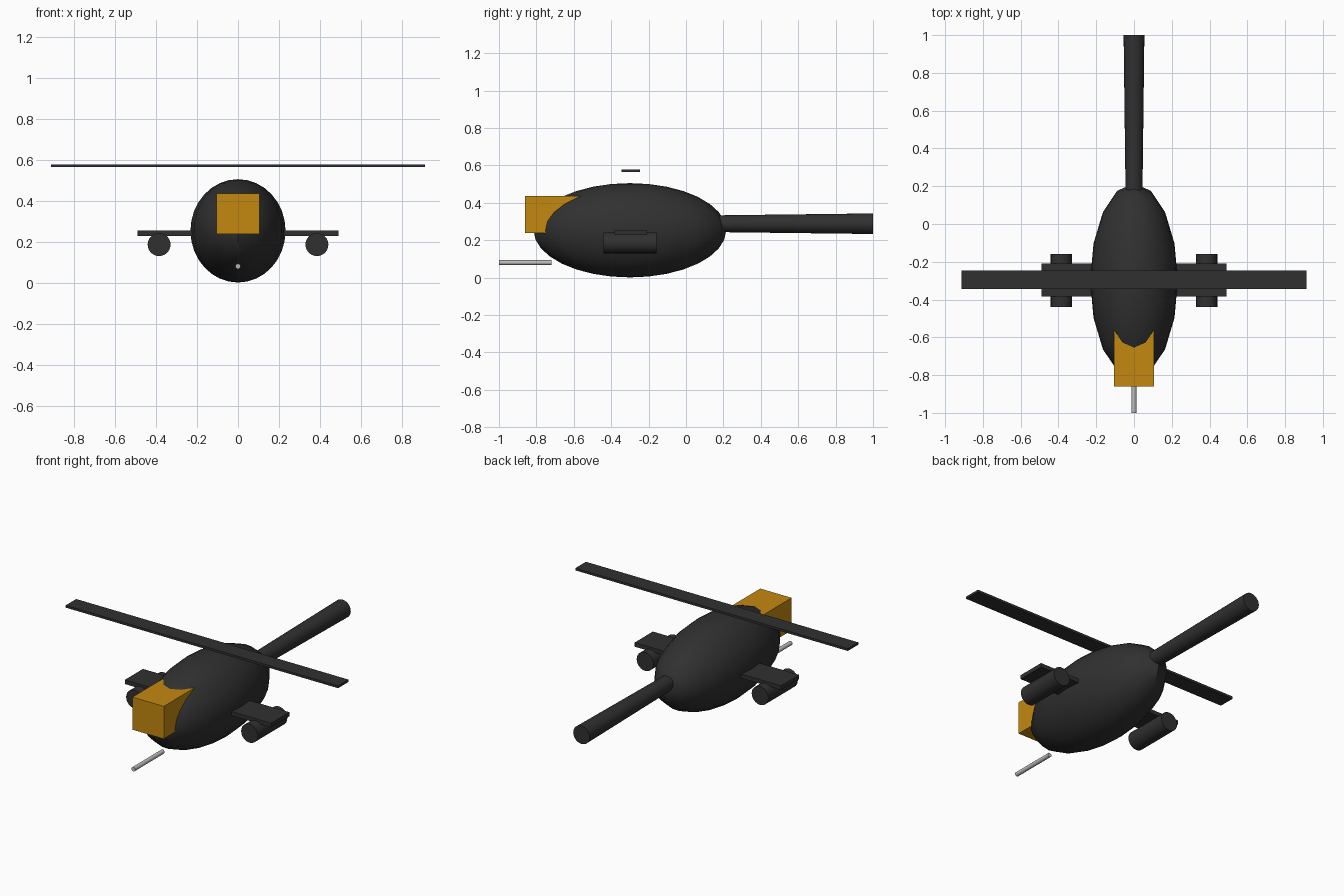
import bpy
import math

cube = bpy.data.objects.get("Cube")
if cube:
    bpy.data.objects.remove(cube, do_unlink=True)


def material(name, color):
    m = bpy.data.materials.new(name)
    m.use_nodes = True
    m.diffuse_color = color
    m.node_tree.nodes["Principled BSDF"].inputs["Base Color"].default_value = color
    return m


charcoal = material("charcoal", (0.03, 0.03, 0.03, 1))
amber = material("amber_glass", (0.55, 0.25, 0.005, 1))
steel = material("light_steel", (0.5, 0.5, 0.5, 1))


def finish(name, mat, smooth=False):
    ob = bpy.context.object
    ob.name = ob.data.name = name
    ob.data.materials.append(mat)
    bpy.ops.object.transform_apply(location=False, rotation=True, scale=True)
    if smooth:
        bpy.ops.object.shade_smooth_by_angle(angle=math.radians(40))
    return ob


def box(name, mat, x, y, z):
    """Box spanning the (low, high) pairs on each axis."""
    spans = (x, y, z)
    bpy.ops.mesh.primitive_cube_add(size=1, location=[(a + b) / 2 for a, b in spans])
    bpy.context.object.scale = [b - a for a, b in spans]
    return finish(name, mat)


def tube(name, mat, x, z, y, r_front, r_back, sides=24):
    """Round bar along y, from the front radius to the back radius."""
    bpy.ops.mesh.primitive_cone_add(
        vertices=sides, radius1=r_front, radius2=r_back, depth=y[1] - y[0],
        location=(x, (y[0] + y[1]) / 2, z), rotation=(-math.pi / 2, 0, 0))
    return finish(name, mat, True)


# Egg-shaped fuselage
bpy.ops.mesh.primitive_uv_sphere_add(segments=16, ring_count=16, radius=1,
                                     location=(0, -0.3, 0.253))
bpy.context.object.scale = (0.232, 0.515, 0.252)
finish("fuselage", charcoal, True)

# Cockpit, tail and nose gun
box("cockpit", amber, (-0.105, 0.105), (-0.86, -0.47), (0.238, 0.435))
tube("tail_boom", charcoal, 0, 0.288, (0.1, 1.0), 0.044, 0.055)
tube("nose_gun", steel, 0, 0.08, (-1.0, -0.72), 0.013, 0.013, 12)

# Rotor blade floating above the fuselage
box("rotor_blade", charcoal, (-0.912, 0.912), (-0.345, -0.245), (0.564, 0.578))

# Stub wing and the pods slung beneath it
box("stub_wing", charcoal, (-0.49, 0.49), (-0.383, -0.209), (0.229, 0.254))
for side, x in (("left", 0.385), ("right", -0.385)):
    tube(side + "_pod", charcoal, x, 0.186, (-0.44, -0.158), 0.056, 0.056)
